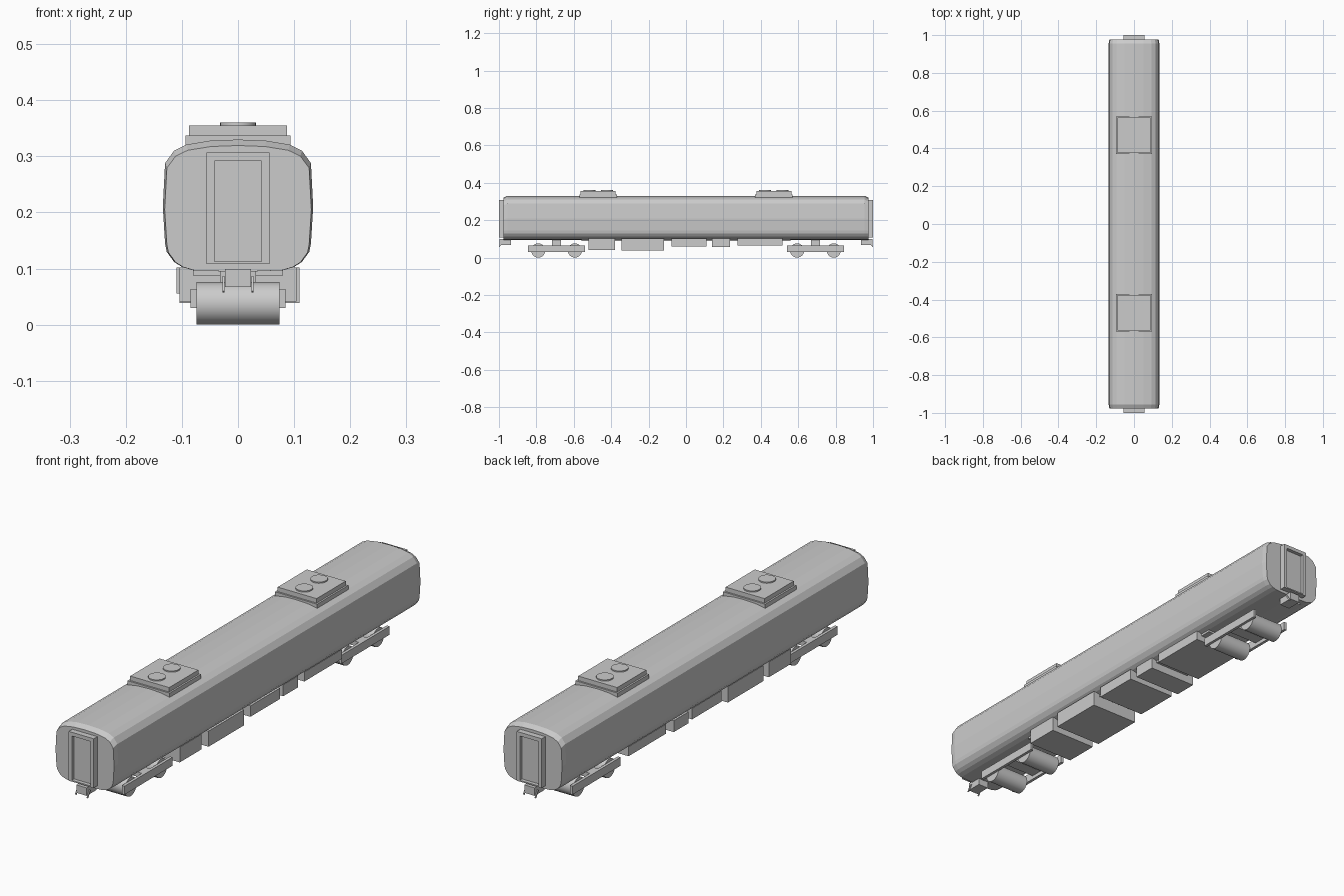
import bpy, bmesh, math

if "Cube" in bpy.data.objects:
    bpy.data.objects.remove(bpy.data.objects["Cube"])


def make(name, bm):
    bmesh.ops.recalc_face_normals(bm, faces=bm.faces)
    mesh = bpy.data.meshes.new(name)
    bm.to_mesh(mesh)
    bm.free()
    ob = bpy.data.objects.new(name, mesh)
    bpy.context.collection.objects.link(ob)
    return ob


def box(name, x0, x1, y0, y1, z0, z1):
    bm = bmesh.new()
    bmesh.ops.create_cube(bm, size=1)
    for v in bm.verts:
        v.co = ((x0 + x1) / 2 + v.co.x * (x1 - x0),
                (y0 + y1) / 2 + v.co.y * (y1 - y0),
                (z0 + z1) / 2 + v.co.z * (z1 - z0))
    return make(name, bm)


def cylinder(name, center, r, depth, axis='Z', n=24):
    bm = bmesh.new()
    bmesh.ops.create_cone(bm, cap_ends=True, segments=n, radius1=r, radius2=r, depth=depth)
    ob = make(name, bm)
    for p in ob.data.polygons:
        p.use_smooth = len(p.vertices) == 4
    for e in ob.data.edges:
        a, b = (ob.data.vertices[i].co.z for i in e.vertices)
        e.use_edge_sharp = abs(a - b) < 1e-5
    ob.location = center
    if axis == 'X':
        ob.rotation_euler = (0, math.pi / 2, 0)
    return ob


# Body shell: rounded section lofted along y, with slightly smaller ends
half = [(0.0, 0.330), (0.05, 0.328), (0.092, 0.321), (0.114, 0.310), (0.130, 0.288),
        (0.134, 0.210), (0.130, 0.145), (0.127, 0.130), (0.114, 0.112), (0.10, 0.103),
        (0.08, 0.097), (0.0, 0.094)]
section = half + [(-x, z) for x, z in half[-2:0:-1]]
bm = bmesh.new()
rings = []
for y, sx, sz in [(-0.977, 0.975, 0.955), (-0.955, 1, 1), (0.955, 1, 1), (0.977, 0.975, 0.955)]:
    rings.append([bm.verts.new((x * sx, y, 0.095 + (z - 0.095) * sz)) for x, z in section])
n = len(section)
for a, b in zip(rings, rings[1:]):
    for i in range(n):
        j = (i + 1) % n
        bm.faces.new((a[i], a[j], b[j], b[i]))
bm.faces.new(rings[0])
bm.faces.new(rings[-1])
make("body_shell", bm)

# Underframe
box("underframe", -0.08, 0.08, -0.56, 0.56, 0.088, 0.1)

for s, end in ((-1, "front"), (1, "rear")):
    # Gangway frame: a ring of four bars around a recessed door
    y0, y1 = sorted((s * 0.965, s * 1.0))
    for sx in (-1, 1):
        a, b = sorted((sx * 0.042, sx * 0.056))
        box(end + "_gangway_post", a, b, y0, y1, 0.108, 0.307)
    box(end + "_gangway_top", -0.042, 0.042, y0, y1, 0.292, 0.307)
    box(end + "_gangway_sill", -0.042, 0.042, y0, y1, 0.108, 0.113)
    d0, d1 = sorted((s * 0.965, s * 0.985))
    box(end + "_door", -0.042, 0.042, d0, d1, 0.113, 0.292)

    # Coupler with two small hoses
    c0, c1 = sorted((s * 0.935, s * 0.998))
    box(end + "_coupler", -0.023, 0.023, c0, c1, 0.067, 0.099)
    for sx in (-1, 1):
        hose = box(end + "_hose", -0.002, 0.002, -0.003, 0.003, -0.016, 0.016)
        hose.location = (sx * 0.026, s * 0.989, 0.072)
        hose.rotation_euler = (s * 0.6, 0, 0)

    # Roof air conditioner with two fans
    y = s * 0.47
    box(end + "_roof_unit_base", -0.094, 0.094, y - 0.1, y + 0.1, 0.315, 0.337)
    box(end + "_roof_unit", -0.087, 0.087, y - 0.093, y + 0.093, 0.33, 0.355)
    for dy in (-0.047, 0.047):
        cylinder(end + "_roof_fan", (0, y + dy, 0.355), 0.032, 0.01)

    # Bogie
    y = s * 0.692
    for dy in (-0.098, 0.098):
        cylinder(end + "_wheelset", (0, y + dy, 0.038), 0.038, 0.148, 'X')
    for sx in (-1, 1):
        a, b = sorted((sx * 0.073, sx * 0.085))
        box(end + "_bogie_side_frame", a, b, y - 0.153, y + 0.153, 0.03, 0.064)
    box(end + "_bogie_bolster", -0.073, 0.073, y - 0.025, y + 0.025, 0.045, 0.064)
    box(end + "_bogie_pivot", -0.032, 0.032, y - 0.025, y + 0.025, 0.06, 0.1)

# Underfloor equipment boxes
for x0, x1, y0, y1, z0 in [(-0.104, 0.104, -0.52, -0.38, 0.041),
                           (-0.104, 0.110, -0.345, -0.118, 0.039),
                           (-0.104, 0.110, -0.078, 0.11, 0.058),
                           (-0.110, 0.104, 0.14, 0.235, 0.056),
                           (-0.104, 0.104, 0.275, 0.515, 0.064)]:
    box("equipment_box", x0, x1, y0, y1, z0, 0.102)
